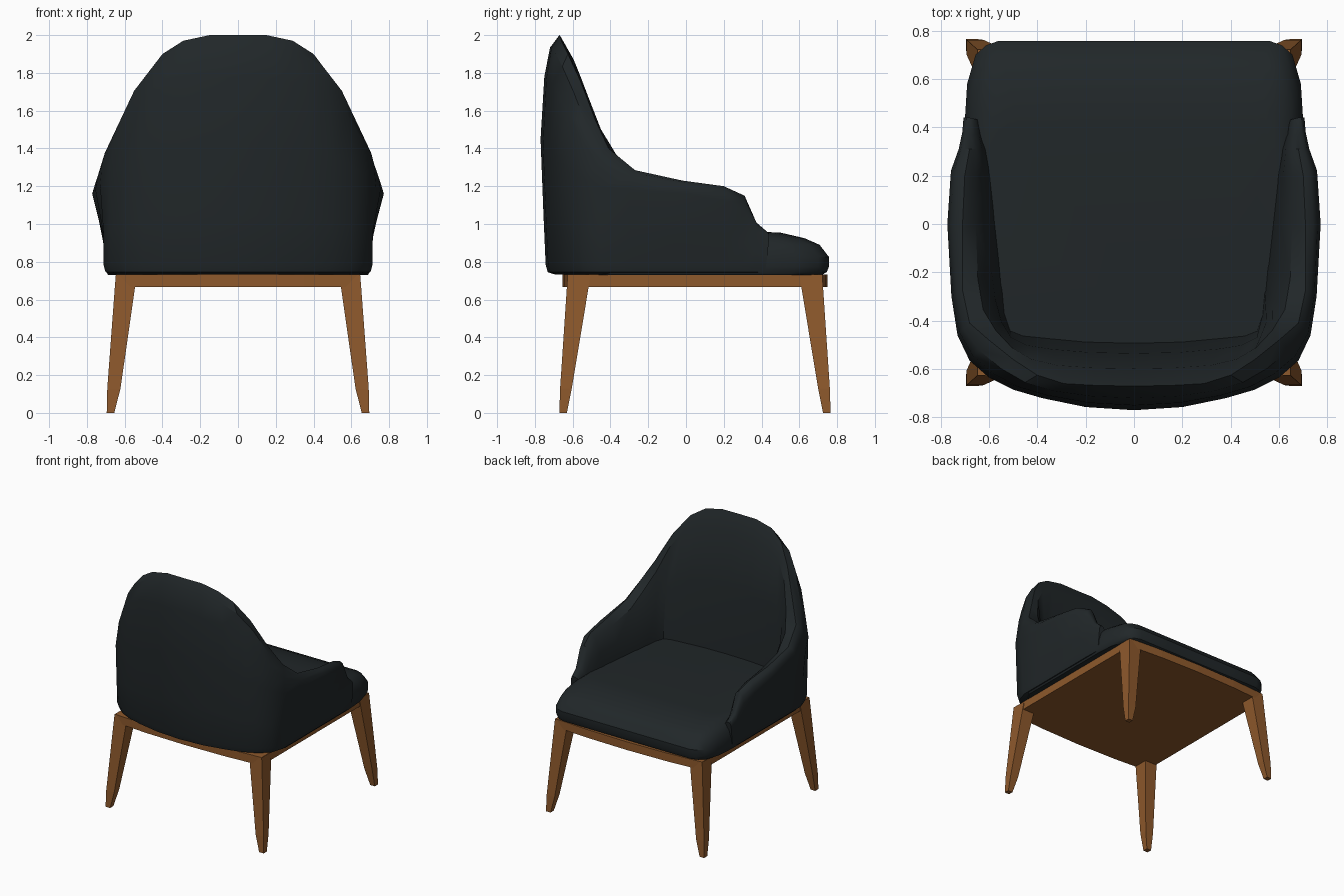
import bpy, bmesh
from mathutils import Vector

if "Cube" in bpy.data.objects:
    bpy.data.objects.remove(bpy.data.objects["Cube"])

MID_Y = 0.0475  # centre line of the wooden base


def material(name, rgb):
    m = bpy.data.materials.new(name)
    m.diffuse_color = (*rgb, 1)
    m.use_nodes = True
    m.node_tree.nodes["Principled BSDF"].inputs["Base Color"].default_value = m.diffuse_color
    return m


fabric = material("dark_fabric", (0.015, 0.020, 0.022))
wood = material("brown_wood", (0.27, 0.10, 0.025))


def loft(name, rings, mat, smooth=None):
    """Skin closed rings with equal point counts and cap both ends."""
    bm = bmesh.new()
    loops = [[bm.verts.new(p) for p in ring] for ring in rings]
    n = len(loops[0])
    for a, b in zip(loops, loops[1:]):
        for i in range(n):
            j = (i + 1) % n
            bm.faces.new((a[i], a[j], b[j], b[i]))
    bm.faces.new(loops[0])
    bm.faces.new(loops[-1])
    bmesh.ops.recalc_face_normals(bm, faces=bm.faces)
    me = bpy.data.meshes.new(name)
    bm.to_mesh(me)
    bm.free()
    me.materials.append(mat)
    ob = bpy.data.objects.new(name, me)
    bpy.context.collection.objects.link(ob)
    if smooth:
        bpy.ops.object.select_all(action='DESELECT')
        ob.select_set(True)
        bpy.context.view_layer.objects.active = ob
        bpy.ops.object.shade_smooth_by_angle(angle=smooth)
    return ob


# Back and arms: stations from centre back to arm front
# (widest outer point, top point, inner foot)
stations = [
    ((0, -.77, 1.45), (0, -.67, 2.0), (0, -.49)),
    ((.20, -.757, 1.42), (.15, -.668, 2.0), (.20, -.485)),
    ((.38, -.72, 1.40), (.29, -.66, 1.97), (.36, -.47)),
    ((.50, -.685, 1.35), (.40, -.625, 1.90), (.46, -.46)),
    ((.60, -.635, 1.30), (.50, -.56, 1.76), (.51, -.44)),
    ((.68, -.565, 1.25), (.60, -.48, 1.55), (.53, -.38)),
    ((.73, -.46, 1.20), (.68, -.41, 1.40), (.54, -.27)),
    ((.755, -.30, 1.18), (.71, -.27, 1.285), (.55, -.16)),
    ((.772, 0, 1.16), (.71, -.02, 1.23), (.57, .02)),
    ((.757, .22, 1.12), (.70, .20, 1.20), (.59, .20)),
    ((.725, .31, 1.06), (.68, .31, 1.15), (.61, .31)),
    ((.71, .38, .95), (.68, .37, 1.01), (.63, .37)),
    ((.705, .44, .92), (.68, .44, .95), (.64, .43)),
]


def section(wide, top, foot):
    w, t = Vector(wide), Vector(top)
    f = Vector((*foot, .92))
    bx, by = min(w.x, .712), w.y * .965

    def mix(a, b, s, sz):
        p = a.lerp(b, s)
        p.z = a.z + (b.z - a.z) * sz
        return p

    return [Vector((bx * .93, by * .93, .732)), Vector((bx * .985, by * .985, .745)),
            Vector((bx, by, .785)),
            Vector((bx, w.y * .98, .785 + (w.z - .785) * .4)),
            w, mix(w, t, .2, .6), mix(w, t, .5, .88), t,
            mix(t, f, .4, .12), mix(t, f, .75, .5), f,
            Vector((f.x, f.y, .74))]


half = [section(*s) for s in stations]
mirrored = [[Vector((-p.x, p.y, p.z)) for p in ring] for ring in half[:0:-1]]
loft("back_and_arms", mirrored + half, fabric, 0.6)

# Seat cushion: one footprint, stacked and drawn in towards the top
foot_half = [(.3, .757), (.56, .757), (.61, .74), (.655, .70), (.69, .58), (.70, .42),
             (.70, 0), (.70, -.40), (.60, -.56), (.3, -.61)]
footprint = foot_half + [(-x, y) for x, y in reversed(foot_half)]


def seat_ring(z, inset):
    return [(x * (1 - .43 * inset), y * (1 - inset * (1.32 if y > 0 else .48)), z)
            for x, y in footprint]


loft("seat", [seat_ring(*s) for s in ((.73, .04), (.745, .012), (.775, 0), (.825, 0),
                                      (.89, .05), (.925, .13), (.955, .26), (.958, .36))],
     fabric, 0.6)

# Wooden base with gently bowed front and rear rails
xs = (-.645, -.35, 0, .35, .645)
bow = [.673, .693, .701, .693, .673]
outline = [(x, MID_Y - d) for x, d in zip(xs, bow)]
outline += [(x, MID_Y + d) for x, d in zip(reversed(xs), bow)]
loft("base_frame", [[(x, y, z) for x, y in outline] for z in (.667, .732)], wood)

# Four splayed, tapered legs: (z, inner x, outer x, inner y, outer y)
levels = ((0, .655, .695, .678, .718), (.13, .622, .692, .652, .714),
          (.667, .545, .652, .563, .678), (.73, .535, .647, .553, .674))
for side, sx in (("left", -1), ("right", 1)):
    for end, sy in (("rear", -1), ("front", 1)):
        rings = [[(sx * x, MID_Y + sy * y, z)
                  for x, y in ((xi, yi), (xo, yi), (xo, yo), (xi, yo))]
                 for z, xi, xo, yi, yo in levels]
        loft(f"{end}_{side}_leg", rings, wood)
